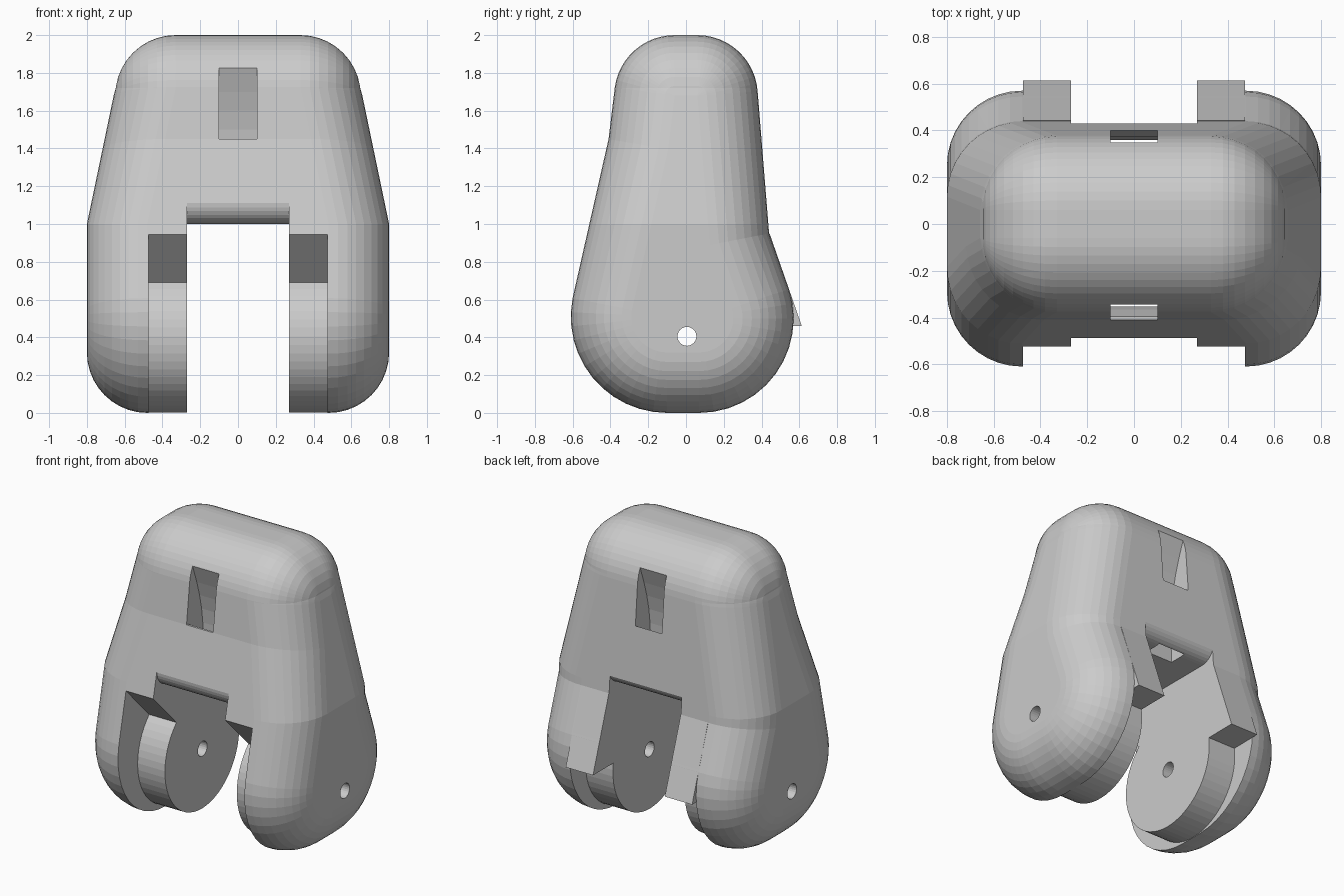
import bpy, bmesh
from math import sin, cos, radians, pi

if "Cube" in bpy.data.objects:
    bpy.data.objects.remove(bpy.data.objects["Cube"])


def make_object(name, bm):
    bmesh.ops.recalc_face_normals(bm, faces=bm.faces)
    me = bpy.data.meshes.new(name)
    bm.to_mesh(me)
    bm.free()
    ob = bpy.data.objects.new(name, me)
    bpy.context.collection.objects.link(ob)
    return ob


def arc(cy, cz, r, a0, a1, n=12):
    """Points (y, z, normal angle) along an arc, in degrees."""
    out = []
    for i in range(n + 1):
        a = radians(a0 + (a1 - a0) * i / n)
        out.append((cy + r * cos(a), cz + r * sin(a), a))
    return out


def prism(name, pts, x0, x1):
    """Side-view (y, z) outline extruded along x."""
    bm = bmesh.new()
    rings = [[bm.verts.new((x, p[0], p[1])) for p in pts] for x in (x0, x1)]
    n = len(pts)
    for i in range(n):
        j = (i + 1) % n
        bm.faces.new((rings[0][i], rings[0][j], rings[1][j], rings[1][i]))
    bm.faces.new(rings[0])
    bm.faces.new(rings[1])
    return make_object(name, bm)


def boolean(target, tool, op):
    tool.hide_render = True
    m = target.modifiers.new(op, 'BOOLEAN')
    m.operation, m.object, m.solver = op, tool, 'EXACT'
    bpy.context.view_layer.objects.active = target
    bpy.ops.object.modifier_apply(modifier=m.name)
    bpy.data.objects.remove(tool)


# Body: side outline swept across x with rounded edges
R = 0.32
profile = (arc(-0.10, 0.51, 0.51, 169, 270)
           + arc(0.07, 0.50, 0.50, 270, 378)
           + [(0.44, 0.95, radians(11))]
           + arc(0.06, 1.68, R, 4, 90)
           + arc(-0.06, 1.68, R, 90, 172)
           + [(-0.41, 1.45, radians(170))])
STEPS = 10
levels = [(s * (0.48 + R * sin(a)), R * (1 - cos(a)))
          for s in (-1, 1)
          for a in [(pi / 2) * (STEPS - i if s < 0 else i) / STEPS for i in range(STEPS + 1)]]
bm = bmesh.new()
rings = [[bm.verts.new((x, y - d * cos(a), z - d * sin(a))) for y, z, a in profile]
         for x, d in levels]
n = len(profile)
for r0, r1 in zip(rings, rings[1:]):
    for i in range(n):
        j = (i + 1) % n
        bm.faces.new((r0[i], r0[j], r1[j], r1[i]))
bm.faces.new(rings[0])
bm.faces.new(rings[-1])
bmesh.ops.remove_doubles(bm, verts=bm.verts, dist=0.0005)
bmesh.ops.dissolve_degenerate(bm, edges=bm.edges, dist=0.0005)

# Taper the upper half inward
for z in (1.0, 1.72):
    bmesh.ops.bisect_plane(bm, geom=bm.verts[:] + bm.edges[:] + bm.faces[:],
                           plane_co=(0, 0, z), plane_no=(0, 0, 1))
for v in bm.verts:
    t = min(max((v.co.z - 1.0) / 0.72, 0), 1) * 0.15
    v.co.x -= t if v.co.x > 0 else -t
bmesh.ops.triangulate(bm, faces=[f for f in bm.faces if len(f.verts) == 4])
body = make_object("knuckle_body", bm)

# Rear stop tabs
tab = [(0.38, 0.88), (0.442, 0.952), (0.613, 0.46), (0.35, 0.44)]
for s in (-1, 1):
    boolean(body, prism("rear_tab", tab, *sorted((s * 0.25, s * 0.475))), 'UNION')

# Channel around the hinge discs, ended by the front and rear stops
disc = arc(0.0, 0.4, 0.399, 8.5, -226.5, 36)
channel = [(-0.92, 1.35), (-0.92, -0.3), (0.9, -0.3), (0.9, 0.46), (0.61, 0.46)] + disc
boolean(body, prism("channel_cutter", channel, -0.475, 0.475), 'DIFFERENCE')

# Centre slot with a rounded-edge ceiling
slot = ([(-0.9, -0.2), (0.9, -0.2), (0.9, 1.11), (0.46, 1.11)]
        + arc(0.33, 1.11, 0.11, 0, -90, 8)
        + arc(-0.375, 1.11, 0.11, 270, 180, 8)
        + [(-0.9, 1.11)])
boolean(body, prism("slot_cutter", slot, -0.27, 0.27), 'DIFFERENCE')

# Cord tunnels, front and back, opening down into the slot
tunnel = [(0.345, 1.825), (0.30, 1.70), (0.27, 1.60), (0.248, 1.5), (0.235, 1.4),
          (0.226, 1.2), (0.235, 0.93), (0.352, 0.93), (0.352, 1.2), (0.365, 1.33),
          (0.395, 1.45), (0.6, 1.45), (0.6, 1.825)]
for s in (-1, 1):
    pts = [(s * y + (0.008 if s > 0 else 0), z) for y, z in tunnel]
    boolean(body, prism("tunnel_cutter", pts, -0.1, 0.1), 'DIFFERENCE')

# Hinge pin hole
boolean(body, prism("pin_cutter", arc(0.005, 0.405, 0.05, 0, 345, 23), -1, 1), 'DIFFERENCE')
